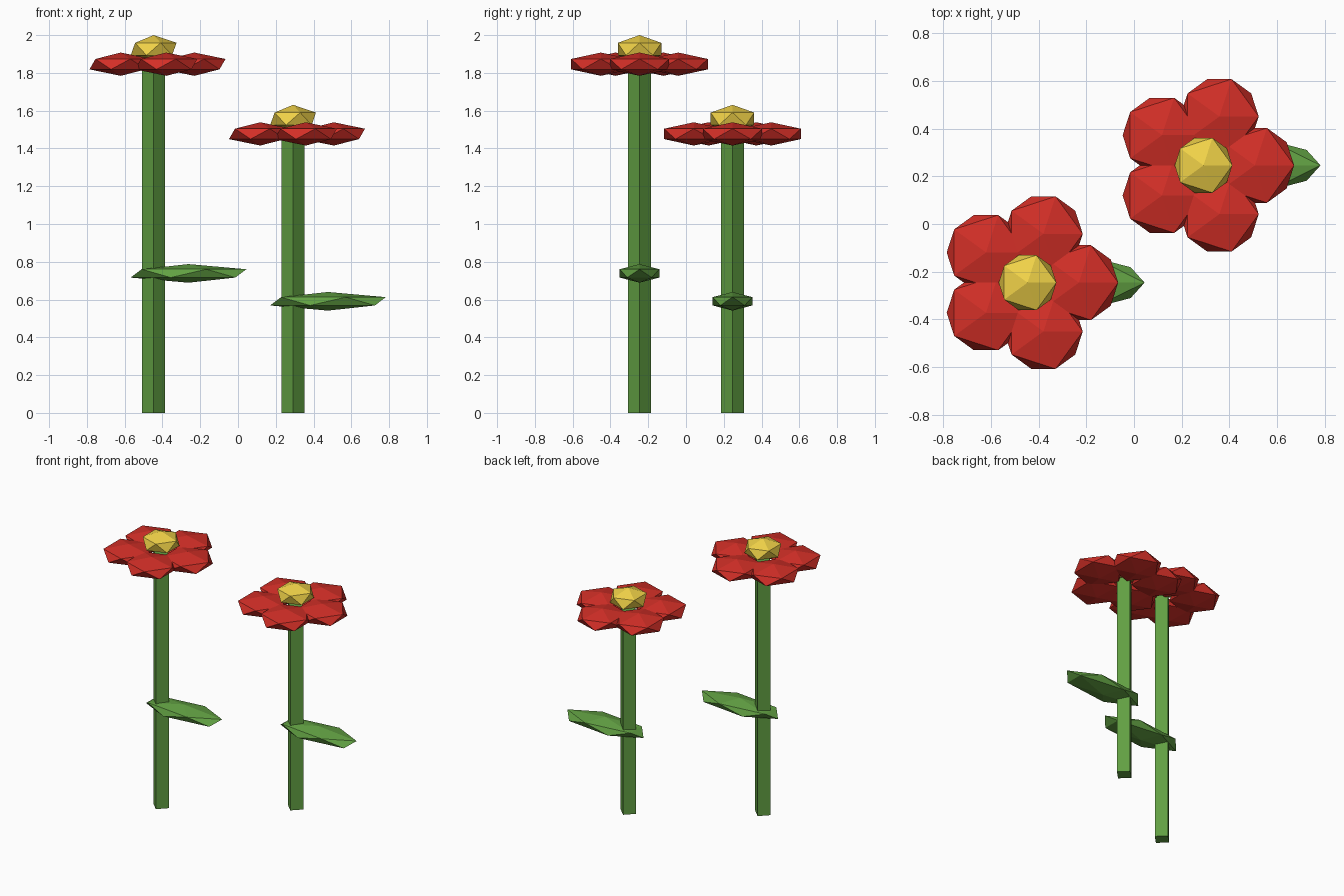
import bpy
from math import cos, sin, pi

if "Cube" in bpy.data.objects:
    bpy.data.objects.remove(bpy.data.objects["Cube"])

U = 2 / 3.25  # design units to final size


def material(name, rgb):
    m = bpy.data.materials.new(name)
    m.diffuse_color = (*rgb, 1)
    m.use_nodes = True
    m.node_tree.nodes["Principled BSDF"].inputs["Base Color"].default_value = m.diffuse_color
    return m


GREEN = material("stem_green", (0.12, 0.35, 0.055))
LEAF = material("leaf_green", (0.12, 0.35, 0.055))
RED = material("petal_red", (0.65, 0.028, 0.02))
YELLOW = material("centre_yellow", (0.88, 0.65, 0.065))


def finish(name, mat):
    ob = bpy.context.object
    ob.name = name
    ob.data.materials.append(mat)
    return ob


def blob(name, loc, scale, mat):
    """Flattened 20-sided icosahedron."""
    bpy.ops.mesh.primitive_ico_sphere_add(
        subdivisions=1, radius=1, location=[c * U for c in loc])
    finish(name, mat).scale = [s * U for s in scale]


def flower(tag, x, y, height):
    # Four-sided stem
    bpy.ops.mesh.primitive_cylinder_add(
        vertices=4, radius=0.1 * U, depth=height * U,
        location=(x * U, y * U, height * U / 2))
    finish(f"{tag}_stem", GREEN)
    # Leaf
    blob(f"{tag}_leaf", (x + 0.3, y, height * 0.4), (0.557, 0.2, 0.08), LEAF)
    # Ring of petals
    for i in range(5):
        a = i * 2 * pi / 5
        blob(f"{tag}_petal_{i + 1}",
             (x + 0.35 * cos(a), y + 0.35 * sin(a), height),
             (0.3, 0.3, 0.1), RED)
    # Flower centre
    blob(f"{tag}_centre", (x, y, height + 0.13), (0.22, 0.22, 0.12), YELLOW)


flower("tall_flower", -0.726, -0.4, 3.0)
flower("short_flower", 0.474, 0.4, 2.4)
